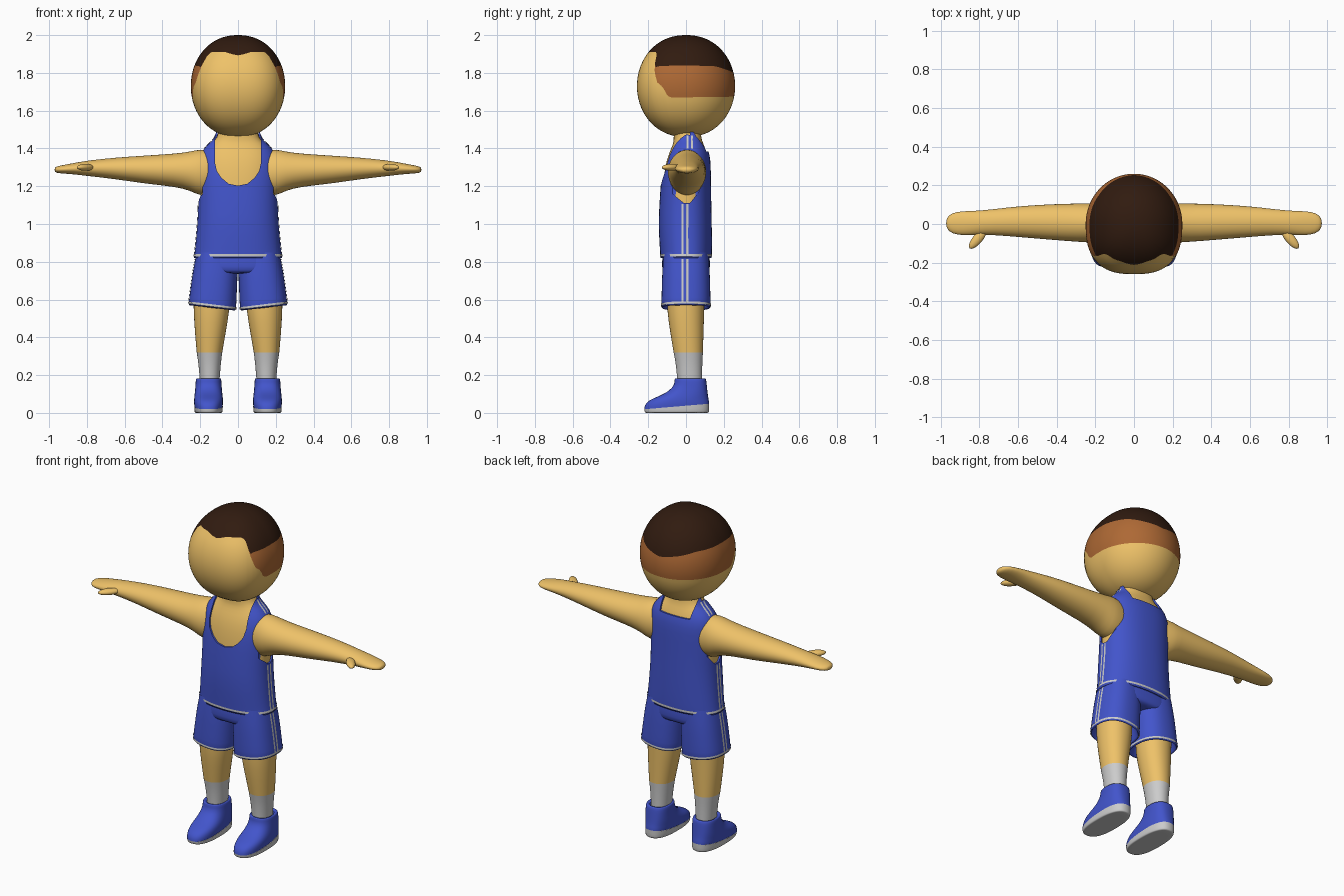
import bpy, bmesh, math
from mathutils import Vector

if "Cube" in bpy.data.objects:
    bpy.data.objects.remove(bpy.data.objects["Cube"])


def material(name, rgb):
    m = bpy.data.materials.new(name)
    m.diffuse_color = (*rgb, 1)
    m.use_nodes = True
    m.node_tree.nodes["Principled BSDF"].inputs["Base Color"].default_value = m.diffuse_color
    return m


SKIN = material("skin", (0.86, 0.54, 0.14))
BLUE = material("blue_cloth", (0.055, 0.09, 0.6))
DARK = material("dark_hair", (0.03, 0.011, 0.005))
BROWN = material("short_hair", (0.42, 0.14, 0.035))


def finish(name, bm, mat=None, smooth=True):
    bmesh.ops.remove_doubles(bm, verts=bm.verts, dist=1e-5)
    bmesh.ops.recalc_face_normals(bm, faces=bm.faces)
    for f in bm.faces:
        f.smooth = smooth
    me = bpy.data.meshes.new(name)
    bm.to_mesh(me)
    bm.free()
    ob = bpy.data.objects.new(name, me)
    bpy.context.collection.objects.link(ob)
    if mat:
        me.materials.append(mat)
    return ob


def skin_grid(bm, rows, closed=True):
    vs = [[bm.verts.new(p) for p in r] for r in rows]
    n = len(vs[0])
    for a, b in zip(vs, vs[1:]):
        for i in range(n if closed else n - 1):
            j = (i + 1) % n
            bm.faces.new((a[i], a[j], b[j], b[i]))
    return vs


def spow(v, e):
    return math.copysign(abs(v) ** e, v)


def loft(name, rings, mat=None, p=2.3, caps="", mirror=False, axis="Z", n=28):
    """rings: (along, c1, c2, r1, r2, slope1, slope2) of superellipses"""
    bm = bmesh.new()
    rows = []
    for ring in rings:
        h, c1, c2, r1, r2, s1, s2 = (tuple(ring) + (0, 0))[:7]
        row = []
        for i in range(n):
            t = 2 * math.pi * i / n
            u, v = r1 * spow(math.cos(t), 2 / p), r2 * spow(math.sin(t), 2 / p)
            k = h + s1 * u + s2 * v
            row.append((c1 + u, c2 + v, k) if axis == "Z" else (k, c1 + u, c2 + v))
        rows.append(row)
    vs = skin_grid(bm, rows)
    if "s" in caps:
        bm.faces.new(vs[0])
    if "e" in caps:
        bm.faces.new(vs[-1])
    ob = finish(name, bm, mat)
    ob.modifiers.new("round", "SUBSURF").levels = 1
    ob.modifiers["round"].render_levels = 1
    if mirror:
        ob.modifiers.new("mirror", "MIRROR")
    return ob


def interp(pts, x):
    for (x0, y0), (x1, y1) in zip(pts, pts[1:]):
        if x <= x1:
            return y0 + (y1 - y0) * (x - x0) / (x1 - x0)
    return pts[-1][1]


# head: one surface split into hair, short sides and face by angle-dependent edges
HAIRLINE = [(0, 1.893), (14, 1.91), (40, 1.912), (47, 1.9), (50, 1.87), (52, 1.828),
            (60, 1.836), (90, 1.84), (130, 1.835), (152, 1.815), (180, 1.795)]
FADELINE = [(52, 1.828), (60, 1.75), (68, 1.725), (73, 1.68), (77, 1.67), (180, 1.675)]


def head_point(a, t):
    s = math.sin(t) ** 0.92 if t < math.pi - 1e-4 and t > 1e-4 else 0
    e = 0.77 if math.cos(a) > 0 else 1
    return (0.25 * s * spow(math.sin(a), e), -0.26 * s * spow(math.cos(a), e),
            1.73 + 0.27 * math.cos(t))


def polar(z):
    return math.acos((z - 1.73) / 0.27)


def hair_edge(d):
    return polar(interp(HAIRLINE, d))


def fade_edge(d):
    return max(hair_edge(d), polar(interp(FADELINE, d))) if d > 52 else hair_edge(d)


def head_patch(name, top, bottom, mat, rows=18, n=120):
    bm = bmesh.new()
    grid = []
    for r in range(rows + 1):
        row = []
        for i in range(n):
            d = 360 * i / n
            m = min(d, 360 - d)
            row.append(head_point(math.radians(d), top(m) + (bottom(m) - top(m)) * r / rows))
        grid.append(row)
    skin_grid(bm, grid)
    return finish(name, bm, mat)


head_patch("hair_top", lambda d: 0, hair_edge, DARK)
head_patch("hair_sides", hair_edge, fade_edge, BROWN, 8)
head_patch("face", fade_edge, lambda d: math.pi, SKIN)

# torso with neck, and the shirt as a slightly larger shell
TORSO = [(0.82, 0, 0, 0.222, 0.124), (0.86, 0, 0, 0.216, 0.126), (1.0, 0, -0.005, 0.203, 0.13),
         (1.12, 0, -0.003, 0.197, 0.125), (1.25, 0, 0, 0.198, 0.12), (1.34, 0, 0.008, 0.196, 0.111),
         (1.39, 0, 0.012, 0.178, 0.095), (1.43, 0, 0.012, 0.14, 0.078), (1.455, 0, 0.008, 0.108, 0.073),
         (1.52, 0, 0.004, 0.1, 0.07)]
loft("torso", TORSO, SKIN)
shirt = loft("shirt", [(z, x, y, a + 0.012, b + 0.012) for z, x, y, a, b in TORSO], BLUE, n=40)
thick = shirt.modifiers.new("thickness", "SOLIDIFY")
thick.thickness = 0.01


def cutter(name, profile, axis, lo, hi):
    """Closed profile extruded along an axis, subtracted from the shirt"""
    bm = bmesh.new()
    rows = [[(k, u, v) if axis == "X" else (u, k, v) for u, v in profile] for k in (lo, hi)]
    vs = skin_grid(bm, rows)
    bm.faces.new(vs[0])
    bm.faces.new(vs[1])
    ob = finish(name, bm, None, False)
    ob.hide_render = True
    ob.hide_set(True)
    m = shirt.modifiers.new(name, "BOOLEAN")
    m.operation, m.solver, m.object = "DIFFERENCE", "EXACT", ob


half = [(0.05, 1.213), (0.088, 1.245), (0.112, 1.28), (0.123, 1.33), (0.121, 1.4), (0.119, 1.6)]
cutter("neck_cutter", [(0, 1.203)] + half + [(-x, z) for x, z in half[::-1]], "Y", -0.5, 0.02)
cutter("nape_cutter", [(-0.1, 1.385), (0.1, 1.385), (0.122, 1.6), (-0.122, 1.6)], "Y", 0.01, 0.5)
hole = [(-0.01, 1.11), (0.02, 1.11), (0.06, 1.16), (0.1, 1.21), (0.13, 1.26), (0.13, 1.36), (0.1, 1.46),
        (-0.08, 1.46), (-0.12, 1.36), (-0.13, 1.25), (-0.085, 1.17)]
cutter("right_armhole_cutter", hole, "X", 0.187, 0.5)
cutter("left_armhole_cutter", hole, "X", -0.5, -0.187)
loft("shirt_hem_trim", [(0.829, 0, 0, 0.237, 0.139), (0.841, 0, 0, 0.2345, 0.1395)], n=40)

# arms with mitten hands and thumbs
loft("arm", [(0.12, 0.005, 1.27, 0.085, 0.115), (0.2, 0.005, 1.272, 0.104, 0.126),
             (0.25, 0.006, 1.28, 0.101, 0.104), (0.33, 0.008, 1.285, 0.098, 0.088),
             (0.5, 0.012, 1.288, 0.088, 0.074), (0.65, 0.012, 1.295, 0.075, 0.057),
             (0.78, 0.008, 1.295, 0.062, 0.043), (0.85, 0.004, 1.294, 0.064, 0.033),
             (0.92, 0.004, 1.29, 0.06, 0.023), (0.955, 0.004, 1.288, 0.045, 0.019),
             (0.972, 0.004, 1.287, 0.02, 0.011)], SKIN, 2.0, "e", True, "X")
bm = bmesh.new()
bmesh.ops.create_uvsphere(bm, u_segments=20, v_segments=12, radius=1)
ang = math.radians(-50)
for v in bm.verts:
    a, b = v.co.x * 0.065, v.co.y * 0.025
    v.co = Vector((0.808 + a * math.cos(ang) - b * math.sin(ang),
                   -0.076 + a * math.sin(ang) + b * math.cos(ang), 1.3 + v.co.z * 0.018))
finish("thumb", bm, SKIN).modifiers.new("mirror", "MIRROR")

# shorts
loft("shorts_seat", [(0.86, 0, 0, 0.215, 0.122), (0.8, 0, 0, 0.23, 0.128), (0.75, 0, 0, 0.236, 0.127),
                     (0.735, 0, 0, 0.225, 0.11)], BLUE, 2.6, "e")
shorts = loft("shorts_leg", [(0.85, 0.112, 0, 0.108, 0.118), (0.75, 0.12, 0, 0.12, 0.127),
                             (0.65, 0.129, 0, 0.123, 0.129, 0.05), (0.55, 0.137, 0, 0.128, 0.132, 0.12),
                             (0.555, 0.137, 0, 0.118, 0.122, 0.12), (0.62, 0.137, 0, 0.1, 0.11)],
              BLUE, 2.4, "", True)
loft("shorts_hem_trim", [(0.563, 0.136, 0, 0.1285, 0.134, 0.12), (0.575, 0.136, 0, 0.128, 0.1335, 0.12)],
     None, 2.4, "", True)


# paired stripes on the sides and shoulders, wrapped onto the cloth
def stripes(name, path, y0, target):
    bm = bmesh.new()
    for y in (y0, y0 + 0.026):
        rows = []
        for (x0, z0), (x1, z1) in zip(path, path[1:]):
            for k in range(13):
                f = k / 12
                rows.append([(x0 + (x1 - x0) * f, y + w, z0 + (z1 - z0) * f) for w in (0, 0.006, 0.012)])
        skin_grid(bm, rows, False)
    ob = finish(name, bm)
    wrap = ob.modifiers.new("wrap", "SHRINKWRAP")
    wrap.target, wrap.offset = target, 0.003
    ob.modifiers.new("mirror", "MIRROR")


stripes("shirt_side_stripes", [(0.245, 0.84), (0.225, 1.0), (0.22, 1.105)], -0.025, shirt)
stripes("shoulder_stripes", [(0.195, 1.41), (0.16, 1.45), (0.128, 1.47)], 0.002, shirt)
stripes("shorts_side_stripes", [(0.28, 0.58), (0.265, 0.7), (0.25, 0.82)], -0.025, shorts)

# legs, socks and shoes
loft("leg", [(0.64, 0.14, 0, 0.096, 0.1), (0.54, 0.14, -0.002, 0.096, 0.099),
             (0.42, 0.147, 0.005, 0.081, 0.088), (0.32, 0.151, 0.012, 0.068, 0.078)], SKIN, 2.1, "", True)
loft("sock", [(0.32, 0.151, 0.012, 0.068, 0.078), (0.25, 0.15, 0.017, 0.058, 0.069),
              (0.15, 0.15, 0.02, 0.051, 0.065)], None, 2.1, "", True)


def foot_ring(z, front, back, rx, slope=0):
    return (z, 0.156, (front + back) / 2, rx, (back - front) / 2, 0, slope)


loft("shoe", [foot_ring(*r) for r in (
    (0.034, -0.222, 0.124, 0.075, 0.085), (0.05, -0.22, 0.123, 0.077, 0.06), (0.07, -0.2, 0.12, 0.077, 0.02),
    (0.09, -0.14, 0.117, 0.075), (0.115, -0.09, 0.114, 0.072), (0.15, -0.06, 0.11, 0.069),
    (0.18, -0.062, 0.107, 0.068), (0.186, -0.056, 0.1, 0.062), (0.176, -0.04, 0.085, 0.048))],
     BLUE, 2.5, "", True)
loft("shoe_sole", [foot_ring(*r) for r in (
    (0, -0.2, 0.11, 0.062), (0.0, -0.215, 0.12, 0.071), (0.006, -0.22, 0.124, 0.075, 0.01),
    (0.034, -0.222, 0.124, 0.076, 0.085))], None, 2.5, "s", True)
